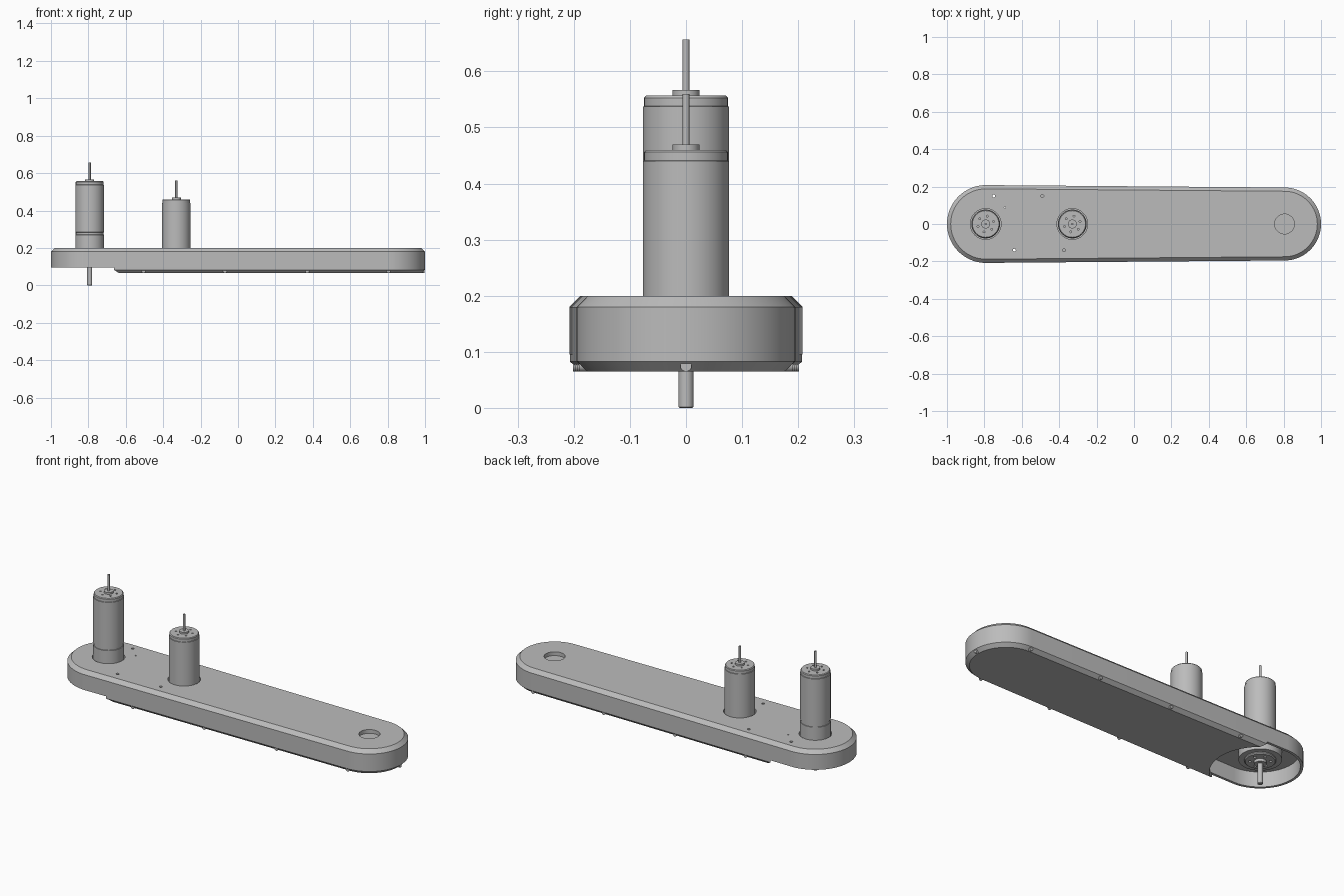
import bpy, bmesh, math
from mathutils import Matrix, Vector

if "Cube" in bpy.data.objects:
    bpy.data.objects.remove(bpy.data.objects["Cube"], do_unlink=True)

grey = bpy.data.materials.new("plain grey")
grey.use_nodes = True
COLOR = (0.5, 0.5, 0.5, 1)
grey.diffuse_color = COLOR
grey.node_tree.nodes["Principled BSDF"].inputs["Base Color"].default_value = COLOR

REAR, FRONT = -0.792, 0.805          # centres of the two rounded ends
REAR_R, FRONT_R = 0.208, 0.195
MOTOR_X = (-0.793, -0.33)


def finish(name, bm):
    bmesh.ops.recalc_face_normals(bm, faces=bm.faces)
    mesh = bpy.data.meshes.new(name)
    bm.to_mesh(mesh)
    bm.free()
    mesh.materials.append(grey)
    obj = bpy.data.objects.new(name, mesh)
    bpy.context.collection.objects.link(obj)
    return obj


def activate(obj):
    bpy.ops.object.select_all(action='DESELECT')
    obj.select_set(True)
    bpy.context.view_layer.objects.active = obj


def smooth(obj):
    activate(obj)
    bpy.ops.object.shade_smooth_by_angle(angle=math.radians(25))


def loft(name, loops):
    """Skin a stack of equal-length point loops and cap both ends."""
    bm = bmesh.new()
    rings = [[bm.verts.new(p) for p in loop] for loop in loops]
    n = len(rings[0])
    for a, b in zip(rings, rings[1:]):
        for i in range(n):
            j = (i + 1) % n
            bm.faces.new((a[i], a[j], b[j], b[i]))
    bm.faces.new(rings[0])
    bm.faces.new(rings[-1])
    return finish(name, bm)


def stadium(inset, z, steps=32):
    """Tapered slot outline, shrunk by the inset."""
    pts = []
    for cx, r, start in ((FRONT, FRONT_R, -90), (REAR, REAR_R, 90)):
        for i in range(steps + 1):
            a = math.radians(start + 180 * i / steps)
            pts.append(Vector((cx + (r - inset) * math.cos(a), (r - inset) * math.sin(a), z)))
    return pts


def lathe(name, x, profile, steps=48):
    loops = []
    for r, z in profile:
        angles = [2 * math.pi * i / steps for i in range(steps)]
        loops.append([Vector((x + r * math.cos(a), r * math.sin(a), z)) for a in angles])
    return loft(name, loops)


def drill(obj, holes):
    """Cut vertical round holes given as x, y, radius, bottom, top."""
    bm = bmesh.new()
    for x, y, r, z0, z1 in holes:
        bmesh.ops.create_cone(bm, cap_ends=True, segments=64 if r > 0.02 else 12,
                              radius1=r, radius2=r, depth=z1 - z0,
                              matrix=Matrix.Translation((x, y, (z0 + z1) / 2)))
    cutter = finish("hole_cutter", bm)
    cutter.hide_render = True
    mod = obj.modifiers.new("holes", 'BOOLEAN')
    mod.operation, mod.solver, mod.object = 'DIFFERENCE', 'EXACT', cutter
    activate(obj)
    bpy.ops.object.modifier_apply(modifier=mod.name)
    bpy.data.objects.remove(cutter, do_unlink=True)


def ring_of_holes(x, count, radius, size, z0, z1):
    return [(x + radius * math.cos(a), radius * math.sin(a), size, z0, z1)
            for a in (2 * math.pi * (i + 0.3) / count for i in range(count))]


# Hollow housing, open underneath, with a chamfered top edge
housing = loft("housing", [stadium(0.014, 0.178), stadium(0.014, 0.095), stadium(0, 0.095),
                           stadium(0, 0.18), stadium(0.02, 0.2)])
screw_holes = [(-0.75, 0.15), (-0.49, 0.15), (-0.64, -0.14), (-0.375, -0.14)]
drill(housing, [(x, 0, 0.082, 0.15, 0.25) for x in MOTOR_X]
      + [(FRONT, 0, 0.053, 0.15, 0.25)]
      + [(x, y, 0.008, 0.15, 0.25) for x, y in screw_holes]
      + [(-0.69, 0.09, 0.004, 0.15, 0.25)])
smooth(housing)

# Bottom cover, scooped out around the rear motor
cover = loft("bottom_cover", [stadium(0, 0.095), stadium(0, 0.083), stadium(0.019, 0.065)])
drill(cover, [(REAR, 0, 0.244, 0, 0.15)])
smooth(cover)

# Bearing sleeve below the front hole
sleeve = lathe("bearing_sleeve", FRONT, [(0.053, 0.179), (0.053, 0.15), (0.07, 0.15), (0.07, 0.179)])
smooth(sleeve)

# Cover screws set sideways into the chamfered edge
def side_screw(name, x, y, direction):
    bm = bmesh.new()
    turn = Vector(direction).to_track_quat('Z', 'Y').to_matrix().to_4x4()
    bmesh.ops.create_cone(bm, cap_ends=True, segments=16, radius1=0.01, radius2=0.01,
                          depth=0.03, matrix=Matrix.Translation((x, y, 0.075)) @ turn)
    smooth(finish(name, bm))


for i, x in enumerate((-0.505, -0.07, 0.37, FRONT)):
    half = REAR_R + (FRONT_R - REAR_R) * (x - REAR) / (FRONT - REAR)
    for label, s in (("left", 1), ("right", -1)):
        side_screw(f"cover_screw_{label}_{i + 1}", x, s * (half - 0.019), (0, s, 0))
side_screw("cover_screw_end", FRONT + FRONT_R - 0.019, 0, (1, 0, 0))

# Two motors, the second sitting lower in the housing
for label, x, drop in (("rear", MOTOR_X[0], 0), ("middle", MOTOR_X[1], 0.097)):
    base = 0.125
    profile = [(0.072, base), (0.077, base + 0.005)]
    if not drop:
        profile += [(0.077, 0.27), (0.0745, 0.271), (0.0745, 0.283), (0.077, 0.284)]
    top = 0.557 - drop
    profile += [(0.077, top - 0.02), (0.0745, top - 0.019), (0.0745, top - 0.004), (0.071, top)]
    motor = lathe(f"{label}_motor", x, profile)
    drill(motor, ring_of_holes(x, 6, 0.043, 0.005, top - 0.01, top + 0.02)
          + ring_of_holes(x, 6, 0.05, 0.007, base - 0.02, base + 0.01))
    smooth(motor)
    smooth(lathe(f"{label}_motor_boss", x, [(0.024, top - 0.002), (0.024, top + 0.01)], 32))
    smooth(lathe(f"{label}_motor_shaft", x, [(0.006, top), (0.006, top + 0.1)], 16))

# Mounting collar and output shaft under the rear motor
collar = lathe("motor_collar", MOTOR_X[0], [(0.105, 0.135), (0.105, 0.179)])
drill(collar, [(MOTOR_X[0], 0, 0.076, 0.1, 0.25)])
smooth(collar)
smooth(lathe("output_boss", MOTOR_X[0], [(0.03, 0.127), (0.03, 0.11)], 32))
smooth(lathe("output_shaft", MOTOR_X[0], [(0.0135, 0.12), (0.0135, 0.002), (0.0115, 0)], 24))
